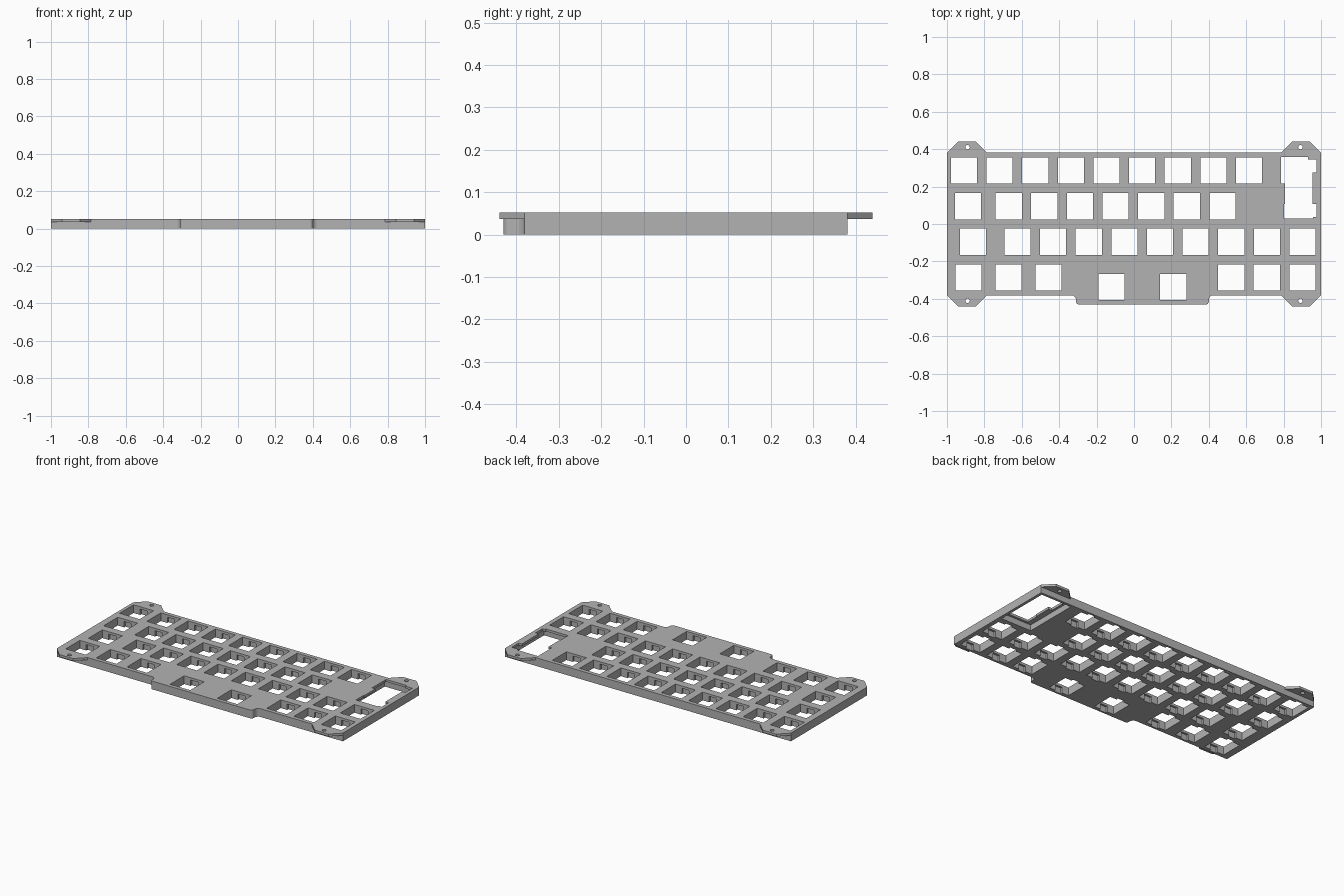
import bpy, bmesh, math

cube = bpy.data.objects.get("Cube")
if cube:
    bpy.data.objects.remove(cube, do_unlink=True)

TOP, LIP = 0.052, 0.037      # plate height, underside of the thin top layer
EDGE, KEY, PITCH = 0.381, 0.14, 0.1905

grey = bpy.data.materials.new("plate grey")
grey.use_nodes = True
colour = (0.45, 0.45, 0.45, 1)
grey.diffuse_color = colour
grey.node_tree.nodes["Principled BSDF"].inputs["Base Color"].default_value = colour


def prism(bm, outline, z0, z1):
    """Extrude a flat outline between two heights."""
    face = bm.faces.new([bm.verts.new((x, y, z0)) for x, y in outline])
    up = bmesh.ops.extrude_face_region(bm, geom=[face])["geom"]
    bmesh.ops.translate(bm, vec=(0, 0, z1 - z0),
                        verts=[v for v in up if isinstance(v, bmesh.types.BMVert)])


def box(bm, x0, x1, y0, y1, z0, z1):
    prism(bm, [(x0, y0), (x1, y0), (x1, y1), (x0, y1)], z0, z1)


def arc(cx, cy, r, start, end, steps=6):
    return [(cx + r * math.cos(math.radians(start + (end - start) * i / steps)),
             cy + r * math.sin(math.radians(start + (end - start) * i / steps)))
            for i in range(steps + 1)]


def finish(bm, name):
    bmesh.ops.recalc_face_normals(bm, faces=bm.faces)
    mesh = bpy.data.meshes.new(name)
    bm.to_mesh(mesh)
    bm.free()
    mesh.materials.append(grey)
    obj = bpy.data.objects.new(name, mesh)
    bpy.context.collection.objects.link(obj)
    return obj


# Plate outline: chamfered corner tabs and a rounded step at the front
tab = [(1, EDGE), (0.94, 0.44), (0.845, 0.44), (0.785, EDGE)]
outline = tab + [(-x, y) for x, y in reversed(tab)]
outline += [(-x, -y) for x, y in tab]
outline += arc(-0.335, -EDGE - 0.025, 0.025, 90, 0)
outline += arc(-0.295, -0.415, 0.015, 180, 270, 4)
outline += arc(0.385, -0.415, 0.015, 270, 360, 4)
outline += arc(0.425, -EDGE - 0.025, 0.025, 180, 90)
outline += [(x, -y) for x, y in reversed(tab)]
bm = bmesh.new()
prism(bm, outline, 0, TOP)
plate = finish(bm, "keyboard_plate")

# Key centres by row
rows = [1.5 * PITCH - i * PITCH for i in range(4)]
keys = [(-0.909 + i * PITCH, rows[0]) for i in range(9)]
keys += [(-0.887, rows[1])] + [(-0.67 + i * PITCH, rows[1]) for i in range(7)]
keys += [(-0.861, rows[2])] + [(-0.623 + i * PITCH, rows[2]) for i in range(9)]
keys += [(x, rows[3]) for x in (-0.885, -0.671, -0.457, 0.52, 0.71, 0.901)]
keys += [(-0.12, -0.336), (0.21, -0.336)]

# Openings that pass right through: keys, screw holes, tall key opening
bm = bmesh.new()
h = KEY / 2
for x, y in keys:
    box(bm, x - h, x + h, y - h, y + h, -0.1, 0.1)
for sx in (-1, 1):
    for sy in (-1, 1):
        prism(bm, arc(sx * 0.89, sy * 0.411, 0.012, 0, 345, 23), -0.1, 0.1)
tall = [(0.803, 0.03), (0.957, 0.03), (0.957, 0.037), (0.977, 0.037),
        (0.977, 0.107), (0.955, 0.107), (0.955, 0.275), (0.977, 0.275),
        (0.977, 0.345), (0.93, 0.345), (0.93, 0.357), (0.785, 0.357),
        (0.785, 0.217), (0.808, 0.217), (0.808, 0.107), (0.803, 0.107)]
prism(bm, tall, -0.1, 0.1)
through = finish(bm, "through_cutter")

# Underside recesses: clip slots, tall key pocket, space below the tabs
bm = bmesh.new()
for x, y in keys:
    box(bm, x - 0.025, x + 0.025, y - h - 0.013, y + h + 0.013, -0.1, LIP)
box(bm, 0.77, 0.982, 0.015, 0.365, -0.1, LIP)
for sx in (-1, 1):
    for sy in (-1, 1):
        xs, ys = sorted((sx * 0.785, sx * 1.1)), sorted((sy * EDGE, sy * 0.6))
        box(bm, *xs, *ys, -0.1, LIP)
under = finish(bm, "underside_cutter")

# Cut the plate, then drop the cutters
bpy.context.view_layer.objects.active = plate
for cutter in (under, through):
    cutter.hide_render = True
    mod = plate.modifiers.new(cutter.name, "BOOLEAN")
    mod.operation = "DIFFERENCE"
    mod.solver = "EXACT"
    mod.object = cutter
    bpy.ops.object.modifier_apply(modifier=mod.name)
    bpy.data.objects.remove(cutter, do_unlink=True)
